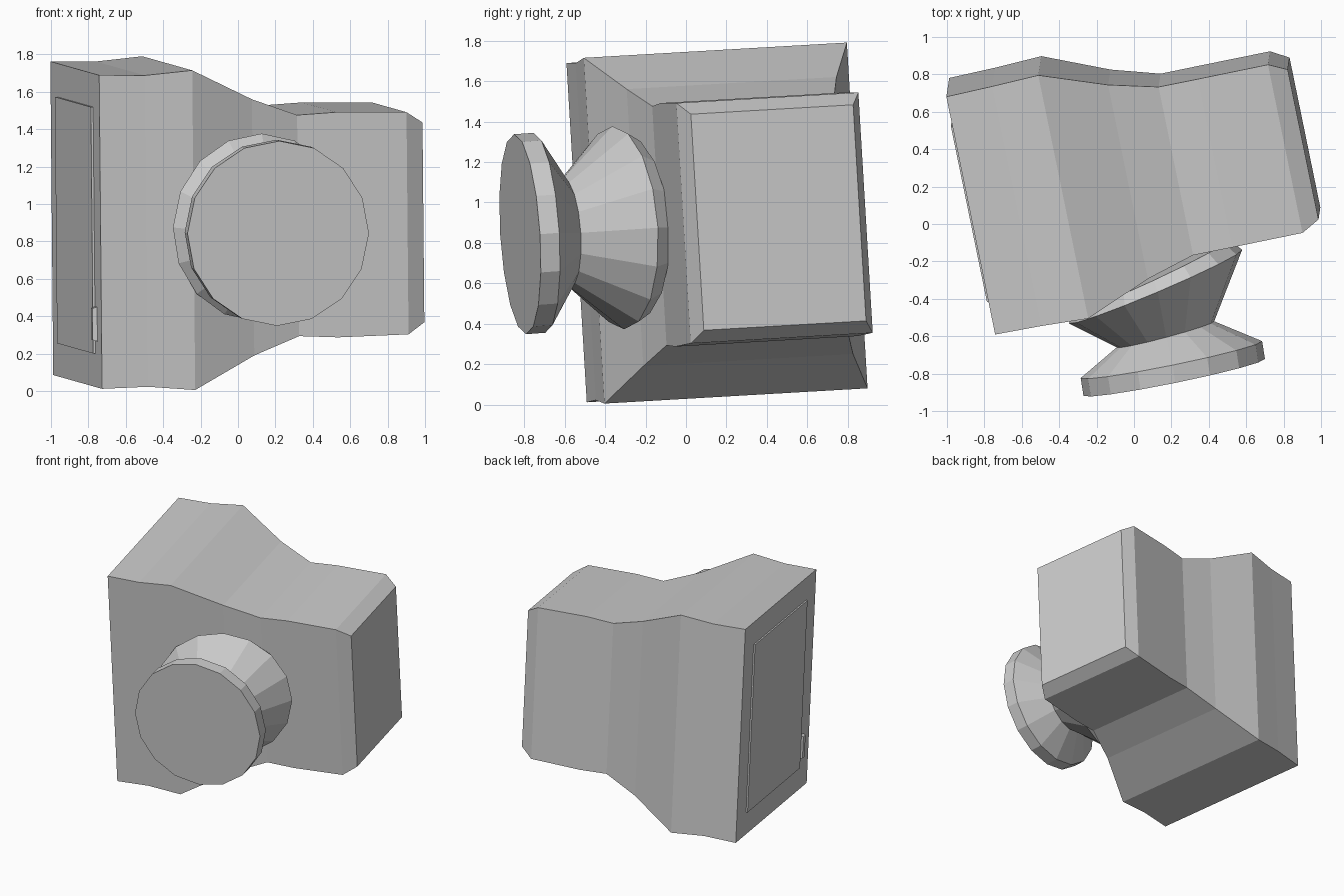
import bpy
import math
from mathutils import Matrix, Vector

cube = bpy.data.objects.get("Cube")
if cube:
    bpy.data.objects.remove(cube, do_unlink=True)

grey = bpy.data.materials.new("plain_grey")
grey.use_nodes = True
colour = (0.6, 0.6, 0.6, 1)
grey.diffuse_color = colour
grey.node_tree.nodes["Principled BSDF"].inputs["Base Color"].default_value = colour

# Tilted frame of the body: origin at the middle of the tall end
x_axis = Vector((0.98, 0.2, 0.021)).normalized()
y_axis = Vector((-0.01, -0.06, 1)).cross(x_axis).normalized()
z_axis = x_axis.cross(y_axis)
frame = Matrix((x_axis, y_axis, z_axis)).transposed().to_4x4()
frame.translation = (-0.865, 0.095, 0.8875)


def loft(name, rings, matrix=None):
    """Skin a list of equal-length rings and cap both ends."""
    n = len(rings[0])
    verts = [v for ring in rings for v in ring]
    faces = [list(range(n))[::-1],
             [(len(rings) - 1) * n + i for i in range(n)]]
    for r in range(len(rings) - 1):
        for i in range(n):
            a, b = r * n + i, r * n + (i + 1) % n
            faces.append((a, b, b + n, a + n))
    mesh = bpy.data.meshes.new(name)
    mesh.from_pydata(verts, [], faces)
    mesh.materials.append(grey)
    if matrix:
        mesh.transform(matrix)
    obj = bpy.data.objects.new(name, mesh)
    bpy.context.collection.objects.link(obj)
    return obj


def section(x, hy, hz, y=0, z=0):
    """Rectangular section across the body axis."""
    return [Vector((x, y + a * hy, z + b * hz))
            for a, b in ((-1, -1), (1, -1), (1, 1), (-1, 1))]


def ring(centre, radius, yaw, sides=16):
    """Polygon ring facing forward, turned and leaning with the body."""
    turn = Matrix.Rotation(math.radians(yaw), 3, 'Z') @ Matrix.Rotation(math.radians(3.5), 3, 'X')
    points = []
    for i in range(sides):
        a = 2 * math.pi * i / sides
        points.append(Vector(centre) + turn @ Vector((radius * math.cos(a), 0, radius * math.sin(a))))
    return points


# Waisted body: position along axis, half depth, half height
stations = [(0, 0.65, 0.84), (0.25, 0.655, 0.834), (0.505, 0.665, 0.856),
            (0.857, 0.53, 0.686), (1.117, 0.46, 0.592), (1.33, 0.46, 0.603),
            (1.714, 0.46, 0.595), (1.811, 0.41, 0.535)]
loft("body", [section(*s) for s in stations], frame)

# Door on the tall end with a small wedge-shaped catch
loft("door_panel", [section(-0.012, 0.48, 0.66), section(0.01, 0.48, 0.66)], frame)
loft("door_catch", [section(-0.024, 0.02, 0.085, -0.51, -0.5),
                    section(0.01, 0.03, 0.095, -0.51, -0.5)], frame)

# Flared knob on the front: disc, narrow neck, then a cone with a rim
loft("front_knob", [ring((0.215, -0.82, 0.843), 0.495, 11.5),
                    ring((0.2, -0.725, 0.85), 0.495, 11.5),
                    ring((0.168, -0.59, 0.85), 0.27, 15),
                    ring((0.115, -0.335, 0.875), 0.503, 23),
                    ring((0.095, -0.275, 0.878), 0.46, 25)])
